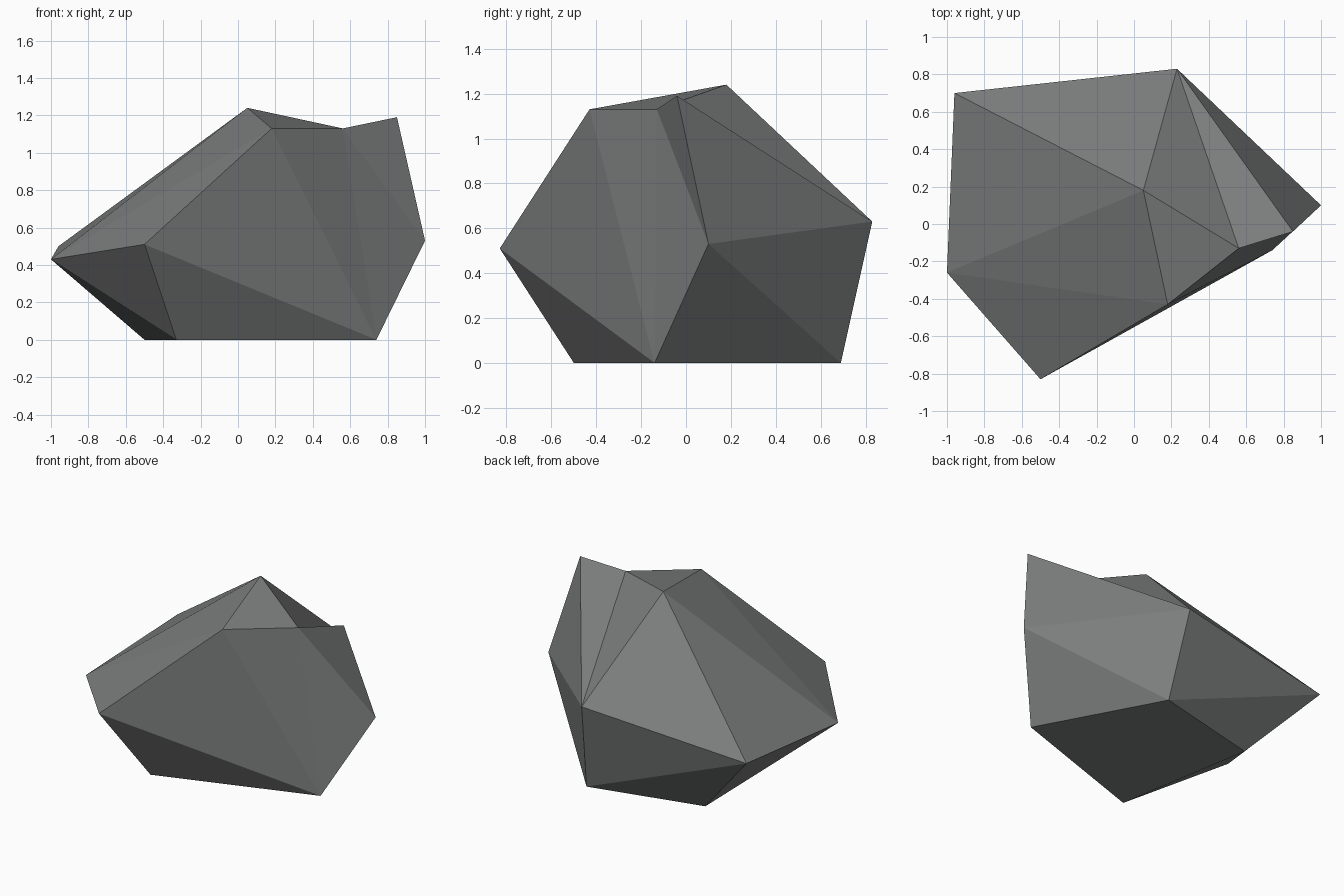
import bpy
import bmesh

cube = bpy.data.objects.get("Cube")
if cube:
    bpy.data.objects.remove(cube, do_unlink=True)

# Matte grey stone
stone = bpy.data.materials.new("grey_stone")
stone.use_nodes = True
colour = (0.2, 0.205, 0.205, 1)
stone.diffuse_color = colour
shader = next(n for n in stone.node_tree.nodes if n.type == "BSDF_PRINCIPLED")
shader.inputs["Base Color"].default_value = colour
shader.inputs["Roughness"].default_value = 0.9

# Corners of the boulder: widest ring, crest and base
ring = {
    "A": (-0.96, 0.70, 0.50),
    "B": (-1.00, -0.26, 0.43),
    "C": (-0.50, -0.83, 0.51),
    "H": (1.00, 0.10, 0.53),
    "I": (0.23, 0.83, 0.63),
}
crest = {
    "D": (0.18, -0.43, 1.13),
    "E": (0.05, 0.18, 1.24),
    "F": (0.56, -0.13, 1.13),
    "G": (0.85, -0.04, 1.19),
}
base = {
    "J": (0.74, -0.14, 0),
    "K": (-0.33, -0.50, 0),
    "L": (-0.50, 0.50, 0),
    "P": (0.29, 0.69, 0),
}

# Chiselled facets, each spelled by its corners
top_facets = "AEI ABE BDE BCD EDF EFI FGI"
side_facets = "GHI FGH FHJ DFJ CDJ"
under_facets = "CJK BCK BKL ABL APL AIP IPH HPJ JPLK"

bm = bmesh.new()
corners = {name: bm.verts.new(co) for name, co in {**ring, **crest, **base}.items()}
for facet in f"{top_facets} {side_facets} {under_facets}".split():
    bm.faces.new([corners[letter] for letter in facet])
bmesh.ops.recalc_face_normals(bm, faces=bm.faces[:])

# Flat-shaded boulder
mesh = bpy.data.meshes.new("boulder")
bm.to_mesh(mesh)
bm.free()
mesh.materials.append(stone)
boulder = bpy.data.objects.new("boulder", mesh)
bpy.context.collection.objects.link(boulder)
